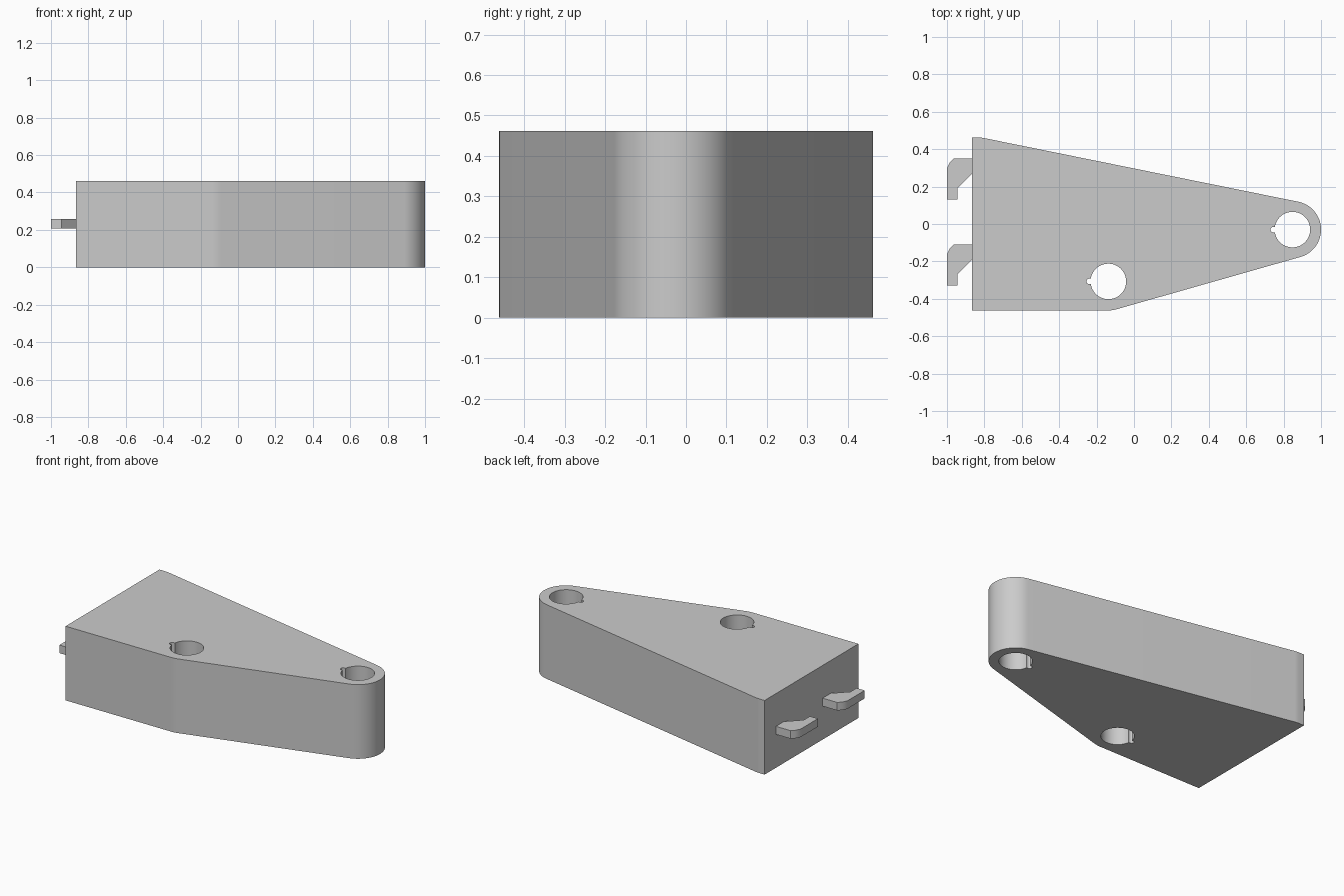
import bpy, bmesh
from math import cos, sin, radians, atan2, pi

if "Cube" in bpy.data.objects:
    bpy.data.objects.remove(bpy.data.objects["Cube"])

grey = bpy.data.materials.new("light grey")
grey.diffuse_color = (0.6, 0.6, 0.6, 1)
grey.use_nodes = True
grey.node_tree.nodes["Principled BSDF"].inputs["Base Color"].default_value = grey.diffuse_color


def arc(cx, cy, r, a0, a1, n):
    """Points on an arc, angles in degrees."""
    angles = [radians(a0 + (a1 - a0) * i / n) for i in range(n + 1)]
    return [(cx + r * cos(a), cy + r * sin(a)) for a in angles]


def prism(name, loops, z0, z1):
    """Extrude an outline, with optional hole loops, from z0 to z1."""
    bm = bmesh.new()
    edges = []
    for loop in loops:
        vs = [bm.verts.new((x, y, z0)) for x, y in loop]
        edges += [bm.edges.new((vs[i - 1], vs[i])) for i in range(len(vs))]
    bmesh.ops.triangle_fill(bm, edges=edges, use_beauty=True, use_dissolve=False)
    ext = bmesh.ops.extrude_face_region(bm, geom=bm.faces[:], use_keep_orig=True)
    top = [g for g in ext["geom"] if isinstance(g, bmesh.types.BMVert)]
    bmesh.ops.translate(bm, verts=top, vec=(0, 0, z1 - z0))
    bmesh.ops.recalc_face_normals(bm, faces=bm.faces[:])
    mesh = bpy.data.meshes.new(name)
    bm.to_mesh(mesh)
    bm.free()
    mesh.materials.append(grey)
    ob = bpy.data.objects.new(name, mesh)
    bpy.context.collection.objects.link(ob)
    bpy.ops.object.select_all(action="DESELECT")
    ob.select_set(True)
    bpy.context.view_layer.objects.active = ob
    bpy.ops.object.shade_smooth_by_angle(angle=radians(30))
    return ob


def keyed_hole(cx, cy, r=0.095, slot=0.015, reach=0.117):
    """Round hole with a small round-ended key slot on its left."""
    gap = atan2(slot, r) * 180 / pi
    hole = arc(cx, cy, r, -180 + gap, 180 - gap, 48)
    return hole + arc(cx - reach + slot, cy, slot, 90, 270, 8)


# Tapered body: square end on the left, rounded nose on the right
outline = [(-0.865, -0.462)]
outline += arc(-0.137, -0.305, 0.157, -90, -74.3, 5)
outline += arc(0.848, -0.03, 0.152, -74.3, 78.4, 40)
outline += arc(-0.83, 0.305, 0.157, 78.4, 90, 4)
outline += [(-0.865, 0.462)]
prism("body", [outline, keyed_hole(0.847, -0.03), keyed_hole(-0.137, -0.307)], 0, 0.462)

# Two latch hooks on the square end
hook = [(-0.865, 0.35), (-0.965, 0.35), (-0.985, 0.33), (-1, 0.3), (-1, 0.13),
        (-0.945, 0.13), (-0.945, 0.19), (-0.865, 0.27)]
for name, shift in (("back_hook", 0), ("front_hook", -0.46)):
    prism(name, [[(x, y + shift) for x, y in hook]], 0.208, 0.258)
